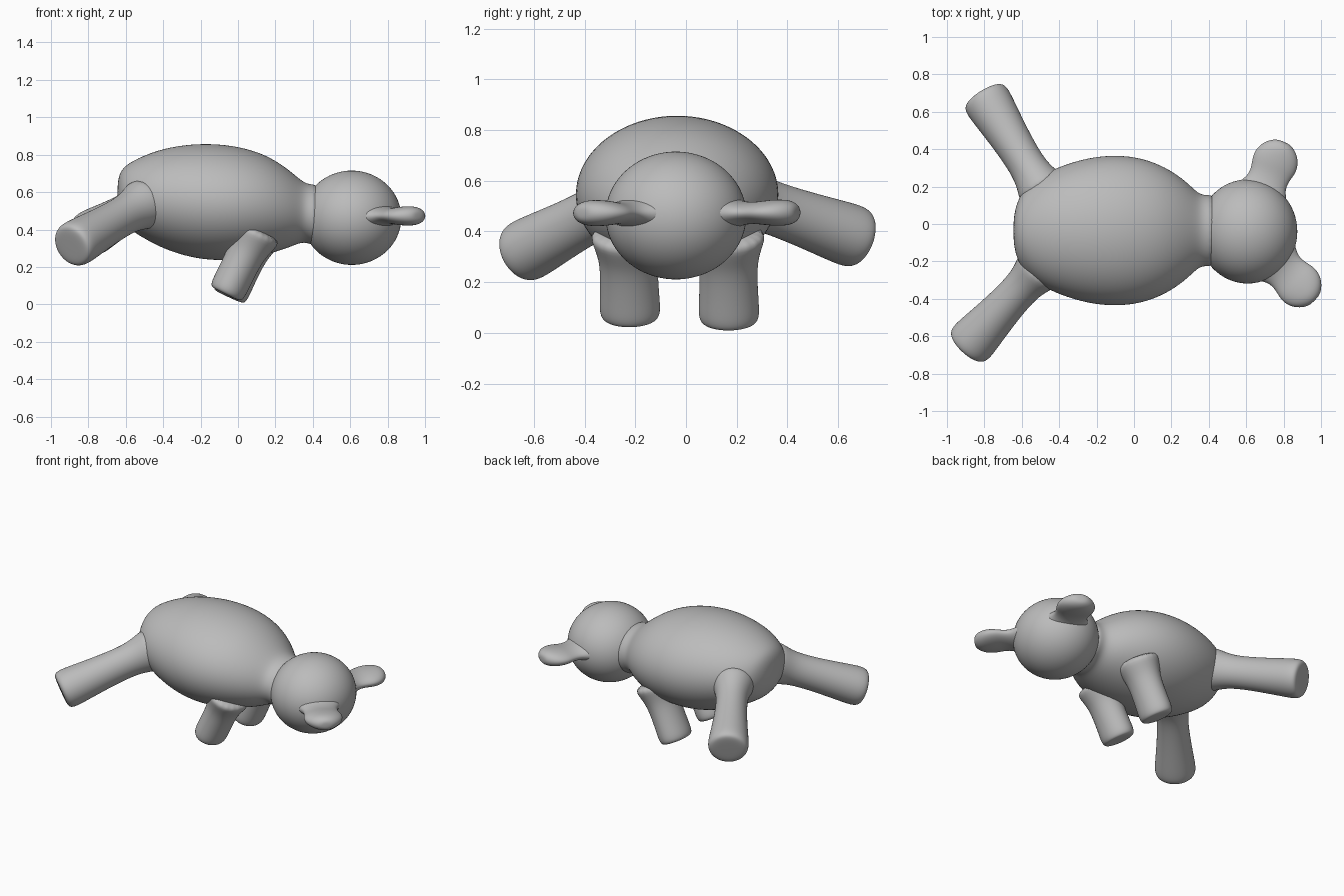
import bpy
import bmesh
import math
from mathutils import Vector

if "Cube" in bpy.data.objects:
    bpy.data.objects.remove(bpy.data.objects["Cube"])

# One plain grey for the whole toy
grey = bpy.data.materials.new("plain_grey")
grey.diffuse_color = (0.5, 0.5, 0.5, 1)
grey.use_nodes = True
bsdf = grey.node_tree.nodes["Principled BSDF"]
bsdf.inputs["Base Color"].default_value = (0.5, 0.5, 0.5, 1)
bsdf.inputs["Roughness"].default_value = 0.7


def finish(name, bm, levels):
    bmesh.ops.recalc_face_normals(bm, faces=bm.faces)
    for f in bm.faces:
        f.smooth = True
    mesh = bpy.data.meshes.new(name)
    bm.to_mesh(mesh)
    bm.free()
    mesh.materials.append(grey)
    obj = bpy.data.objects.new(name, mesh)
    bpy.context.scene.collection.objects.link(obj)
    sub = obj.modifiers.new("smooth_skin", "SUBSURF")
    sub.levels = sub.render_levels = levels
    return obj


def loft(name, rings, segments=20):
    """Skin elliptical rings, each given as (centre, half axis u, half axis v)."""
    bm = bmesh.new()
    loops = []
    for c, u, v in rings:
        angles = [2 * math.pi * i / segments for i in range(segments)]
        loops.append([bm.verts.new(c + u * math.cos(a) + v * math.sin(a)) for a in angles])
    for a, b in zip(loops, loops[1:]):
        for i in range(segments):
            j = (i + 1) % segments
            bm.faces.new((a[i], a[j], b[j], b[i]))
    bm.faces.new(loops[0][::-1])
    bm.faces.new(loops[-1])
    return finish(name, bm, 2)


def limb(name, start, end, profile):
    """Round limb; the profile holds (position along limb, side radius, other radius)."""
    start, end = Vector(start), Vector(end)
    axis = (end - start).normalized()
    side = axis.cross(Vector((0, 0, 1))).normalized()
    other = side.cross(axis)
    return loft(name, [(start.lerp(end, t), side * r, other * s) for t, r, s in profile])


# Body: egg lying along x, narrowing to the neck (x, centre z, half width, half height)
body = [
    (-0.645, 0.59, 0.06, 0.06), (-0.63, 0.59, 0.14, 0.12), (-0.595, 0.58, 0.215, 0.17),
    (-0.51, 0.575, 0.29, 0.22), (-0.40, 0.565, 0.345, 0.27), (-0.25, 0.553, 0.392, 0.307),
    (-0.10, 0.545, 0.408, 0.315), (0.04, 0.54, 0.392, 0.298), (0.17, 0.53, 0.342, 0.262),
    (0.28, 0.51, 0.265, 0.205), (0.345, 0.495, 0.195, 0.16), (0.39, 0.48, 0.19, 0.16),
    (0.45, 0.47, 0.19, 0.17),
]
loft("body", [(Vector((x, -0.035, z)), Vector((0, w, 0)), Vector((0, 0, h)))
              for x, z, w, h in body], 28)

# Head: round ball
bm = bmesh.new()
bmesh.ops.create_uvsphere(bm, u_segments=32, v_segments=20, radius=1)
head_centre = Vector((0.608, -0.04, 0.463))
for v in bm.verts:
    v.co = head_centre + Vector((v.co.x * 0.268, v.co.y * 0.281, v.co.z * 0.253))
finish("head", bm, 1)

# Ears: flat rounded paddles with a flared root
ear_profile = [
    (0.36, 0.17, 0.085), (0.47, 0.13, 0.06), (0.56, 0.106, 0.045), (0.66, 0.112, 0.043),
    (0.75, 0.126, 0.05), (0.85, 0.119, 0.053), (0.93, 0.092, 0.05), (0.985, 0.055, 0.035),
    (1.0, 0.025, 0.015),
]
limb("left_ear", (0.60, -0.04, 0.47), (0.80, 0.44, 0.475), ear_profile)
limb("right_ear", (0.60, -0.04, 0.47), (0.965, -0.41, 0.473), ear_profile)

# Hind legs: splayed, widening toward flat round feet
hind_profile = [
    (0.0, 0.15, 0.15), (0.12, 0.125, 0.13), (0.24, 0.101, 0.108), (0.42, 0.1, 0.106),
    (0.65, 0.112, 0.114), (0.85, 0.127, 0.124), (0.94, 0.131, 0.126), (0.985, 0.122, 0.117),
    (1.0, 0.10, 0.096), (1.002, 0.05, 0.05),
]
limb("left_hind_leg", (-0.47, 0.15, 0.56), (-0.805, 0.69, 0.37), hind_profile)
limb("right_hind_leg", (-0.48, -0.21, 0.55), (-0.895, -0.66, 0.31), hind_profile)

# Front legs: angled down and back, flared where they meet the belly
front_profile = [
    (0.0, 0.16, 0.14), (0.16, 0.14, 0.13), (0.32, 0.12, 0.108), (0.5, 0.115, 0.1),
    (0.75, 0.119, 0.099), (0.9, 0.122, 0.1), (0.975, 0.115, 0.094), (1.0, 0.098, 0.08),
    (1.003, 0.05, 0.04),
]
limb("left_front_leg", (0.12, 0.165, 0.41), (-0.05, 0.17, 0.04), front_profile)
limb("right_front_leg", (0.11, -0.23, 0.41), (-0.065, -0.22, 0.055), front_profile)
